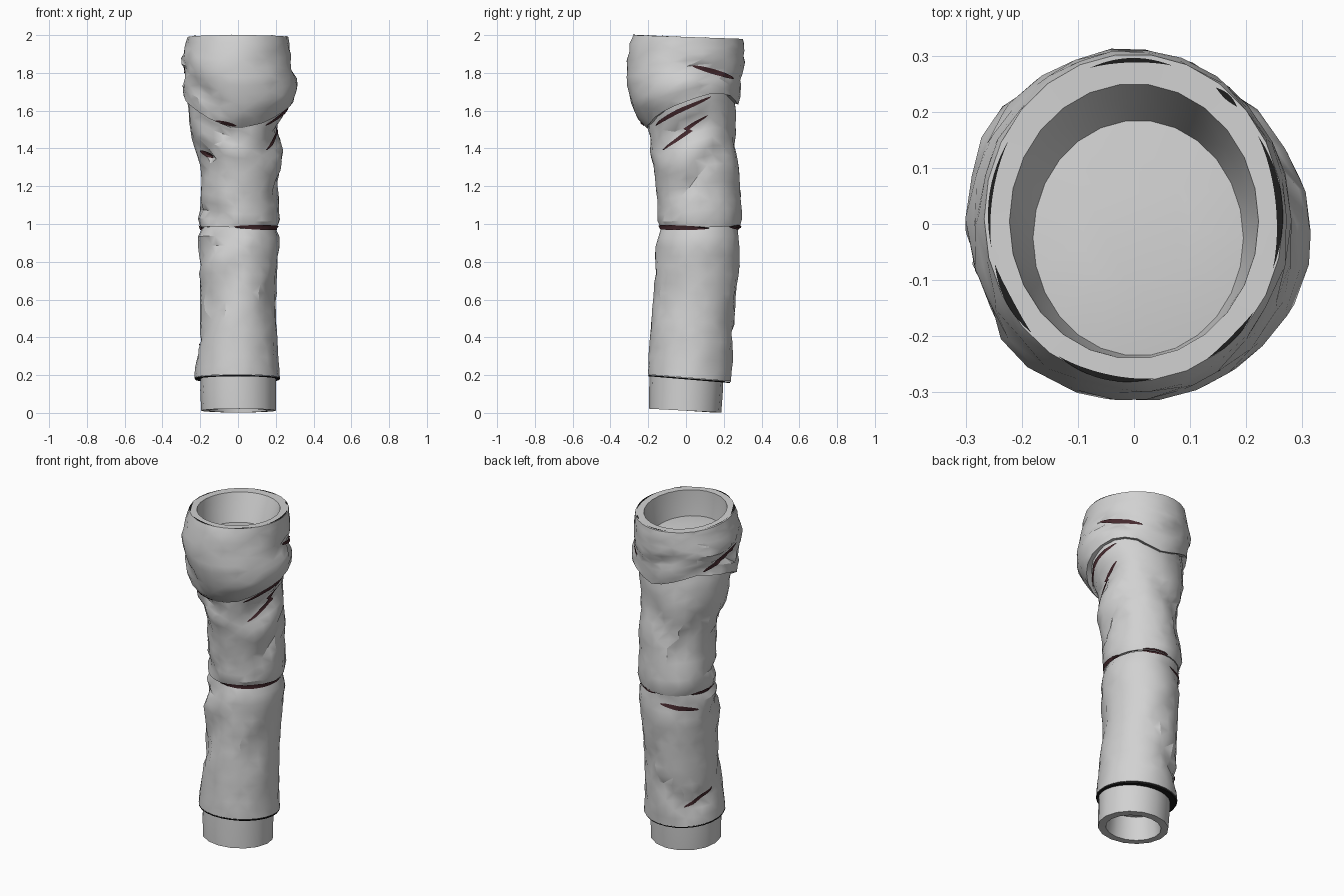
import bpy, bmesh, math, random
from mathutils import Vector
from mathutils.bvhtree import BVHTree

if "Cube" in bpy.data.objects:
    bpy.data.objects.remove(bpy.data.objects["Cube"])

random.seed(4)
N = 26


def material(name, rgb):
    m = bpy.data.materials.new(name)
    m.diffuse_color = (*rgb, 1)
    m.use_nodes = True
    m.node_tree.nodes["Principled BSDF"].inputs["Base Color"].default_value = m.diffuse_color
    return m


CLOTH = material("grey cloth", (0.64, 0.64, 0.64))
CREASE = material("dark red crease", (0.06, 0.022, 0.027))
GAP = material("black gap", (0.012, 0.012, 0.012))

# Outlines: height, left, right, front, back
UPPER = [(1.40, -.22, .20, -.19, .24), (1.5, -.25, .22, -.20, .26), (1.55, -.27, .25, -.25, .275),
         (1.65, -.285, .295, -.295, .28), (1.75, -.295, .308, -.315, .305), (1.84, -.31, .29, -.315, .312),
         (1.95, -.275, .27, -.30, .308), (2.0, -.265, .265, -.28, .30)]
MIDDLE = [(.97, -.19, .20, -.13, .28), (1.0, -.215, .22, -.15, .295), (1.08, -.21, .22, -.15, .295),
          (1.2, -.195, .212, -.16, .285), (1.3, -.20, .232, -.17, .28), (1.4, -.23, .225, -.195, .272),
          (1.5, -.255, .222, -.205, .268), (1.6, -.265, .255, -.22, .262), (1.68, -.27, .27, -.23, .255),
          (1.8, -.25, .26, -.23, .24)]
LOWER = [(.15, -.232, .225, -.205, .238), (.25, -.225, .215, -.203, .245), (.4, -.208, .205, -.19, .25),
         (.6, -.20, .20, -.175, .268), (.8, -.20, .21, -.165, .285), (.9, -.215, .222, -.16, .288),
         (.95, -.21, .215, -.15, .285), (.985, -.185, .195, -.13, .275)]

# Folds: start angle, start height, end angle, end height, width, depth
UPPER_FOLDS = [(0, 1.84, 55, 1.77, .04, -.03), (149, 1.74, 205, 1.84, .04, -.035),
               (215, 1.74, 250, 1.62, .04, -.022), (-60, 1.62, 10, 1.76, .05, .015),
               (60, 1.72, 120, 1.82, .04, -.02)]
MIDDLE_FOLDS = [(-50, 1.39, 25, 1.58, .04, -.03), (-25, 1.15, 25, 1.38, .035, -.022),
                (-45, 1.28, 35, 1.46, .035, .016), (195, 1.40, 230, 1.35, .035, -.025),
                (190, 1.25, 250, 1.48, .04, -.02), (175, 1.09, 245, 1.04, .035, -.026),
                (220, 1.54, 275, 1.44, .04, -.02), (70, 1.50, 120, 1.28, .045, -.018),
                (150, 1.46, 120, 1.15, .045, -.018)]
LOWER_FOLDS = [(195, .85, 265, .93, .04, -.026), (205, .45, 265, .75, .05, -.022),
               (190, .72, 240, .84, .04, .018), (92, .92, 153, .88, .035, -.025),
               (85, .42, 130, .28, .04, -.02), (130, .28, 185, .38, .04, -.026),
               (-40, .5, -25, .72, .045, -.012), (60, .5, 100, .7, .05, -.012)]

# Hem of the gathered top: angle, height
HEM = [(-90, 1.50), (-55, 1.535), (-20, 1.61), (25, 1.69), (50, 1.69), (80, 1.63), (100, 1.65),
       (137, 1.72), (180, 1.68), (210, 1.62), (240, 1.55), (270, 1.50)]


def upper_hem(a):
    d = (math.degrees(a) + 90) % 360 - 90
    for (a0, z0), (a1, z1) in zip(HEM, HEM[1:]):
        if d <= a1:
            return z0 + (z1 - z0) * (d - a0) / (a1 - a0)


def top_z(a):
    return 1.99 - .01 * math.sin(a)


def waist(a):
    return .98 + .006 * math.sin(a * 2)


def outline(rows, z):
    """Blend the four extents at a height."""
    z = min(max(z, rows[0][0]), rows[-1][0])
    for a, b in zip(rows, rows[1:]):
        if z <= b[0]:
            f = (z - a[0]) / (b[0] - a[0])
            return [p + (q - p) * f for p, q in zip(a[1:], b[1:])]


def on_outline(ext, a, extra=0):
    x0, x1, y0, y1 = ext
    return ((x0 + x1) / 2 + ((x1 - x0) / 2 + extra) * math.cos(a),
            (y0 + y1) / 2 + ((y1 - y0) / 2 + extra) * math.sin(a))


def fold_push(folds, a, z):
    """Total push in or out at an angle and height."""
    total = 0
    for a0, z0, a1, z1, width, depth in folds:
        d = (a - math.radians((a0 + a1) / 2) + math.pi) % (2 * math.pi) - math.pi
        u, v = d * .24, z - (z0 + z1) / 2
        su, sv = math.radians((a1 - a0) / 2) * .24, (z1 - z0) / 2
        t = max(-1, min(1, (u * su + v * sv) / (su * su + sv * sv)))
        dist = math.hypot(u - t * su, v - t * sv)
        total += depth * math.exp(-(dist / width) ** 2) * (1 - .4 * t * t)
    return total


def finish(name, bm, angle, mat):
    bmesh.ops.recalc_face_normals(bm, faces=bm.faces)
    me = bpy.data.meshes.new(name)
    bm.to_mesh(me)
    tree = BVHTree.FromBMesh(bm)
    bm.free()
    ob = bpy.data.objects.new(name, me)
    bpy.context.collection.objects.link(ob)
    me.materials.append(mat)
    bpy.context.view_layer.objects.active = ob
    ob.select_set(True)
    bpy.ops.object.shade_smooth_by_angle(angle=math.radians(angle))
    ob.select_set(False)
    return tree


def skin(bm, rings, caps=(False, False)):
    """Join rings of points with alternating triangles."""
    rows = [[bm.verts.new(p) for p in r] for r in rings]
    n = len(rows[0])
    for j, (r, s) in enumerate(zip(rows, rows[1:])):
        for i in range(n):
            k = (i + 1) % n
            if (i + j) % 2:
                bm.faces.new((r[i], r[k], s[k]))
                bm.faces.new((r[i], s[k], s[i]))
            else:
                bm.faces.new((r[i], r[k], s[i]))
                bm.faces.new((r[k], s[k], s[i]))
    for cap, row in zip(caps, (rows[0], rows[-1])):
        if cap:
            bm.faces.new(row)


def sleeve(name, rows, folds, low, high, steps, lip, inner=()):
    """Wrinkled tube between two height rules, with a turned-in lower lip."""
    angles = [2 * math.pi * i / N for i in range(N)]
    rings = [[(*on_outline(outline(rows, low(a)), a, -lip), low(a) + .012) for a in angles]]
    for j in range(steps + 1):
        ring = []
        inside = 0 < j < steps
        for a in angles:
            b = a + (random.uniform(-.05, .05) if inside else 0)
            z = low(b) + (high(b) - low(b)) * j / steps
            push = fold_push(folds, b, z) + random.uniform(-.004, .004) if inside else 0
            ring.append((*on_outline(outline(rows, z), b, push), z))
        rings.append(ring)
    rings += inner
    bm = bmesh.new()
    skin(bm, rings, (False, bool(inner)))
    return finish(name, bm, 30, CLOTH)


# Rim and shallow socket in the top opening
socket = [[(*on_outline(ext, 2 * math.pi * i / N), top_z(2 * math.pi * i / N) - drop) for i in range(N)]
          for ext, drop in (((-.222, .222, -.24, .25), 0), ((-.205, .212, -.24, .215), .08),
                            ((-.18, .195, -.235, .185), .155), ((-.09, .1, -.12, .1), .145))]

trees = [
    sleeve("upper_gather", UPPER, UPPER_FOLDS, upper_hem, top_z, 11, .05, socket),
    sleeve("middle_sleeve", MIDDLE, MIDDLE_FOLDS, waist, lambda a: upper_hem(a) + .06, 16, .03),
    sleeve("lower_sleeve", LOWER, LOWER_FOLDS, lambda a: .185 - .018 * math.sin(a), waist, 16, .035)]


def tube(name, sections, sides, caps, mat, angle):
    """Plain tube: each section is extents, height and front-to-back tilt."""
    bm = bmesh.new()
    skin(bm, [[(*on_outline(ext, 2 * math.pi * i / sides),
                z - tilt * math.sin(2 * math.pi * i / sides)) for i in range(sides)]
              for ext, z, tilt in sections], caps)
    finish(name, bm, angle, mat)


# Hollow cuff below the sleeve, and the dark gap under the hem
tube("cuff", [((-.195, .2, -.19, .2), .24, .01), ((-.2, .2, -.195, .195), .12, .01),
              ((-.195, .2, -.195, .187), .012, .01), ((-.155, .155, -.155, .145), .012, .01),
              ((-.14, .14, -.14, .135), .15, .01)], 16, (True, True), CLOTH, 25)
tube("hem_gap", [((-.23, .223, -.203, .236), .183, .018), ((-.226, .22, -.2, .233), .176, .018),
                 ((-.198, .2, -.192, .198), .18, .018)], N, (False, False), GAP, 30)


def strip(name, steps, point, mat):
    """Pointed strip, three points across, from a rule of position and side."""
    bm = bmesh.new()
    rows = [[bm.verts.new(point(i / steps, s)) for s in (-1, 0, 1)] for i in range(steps + 1)]
    for r, s in zip(rows, rows[1:]):
        for k in (0, 1):
            bm.faces.new((r[k], s[k], s[k + 1], r[k + 1]))
    finish(name, bm, 40, mat)


def crease(name, a0, z0, a1, z1, half):
    """Dark strip laid onto the cloth along a fold."""
    def point(t, side):
        a = math.radians(a0 + (a1 - a0) * t)
        z = z0 + (z1 - z0) * t + side * half * math.sqrt(max(0, math.sin(math.pi * t)))
        out = Vector((math.cos(a), math.sin(a), 0))
        centre = Vector((0, .05 if z < 1.5 else .02, z))
        # Furthest cloth surface along the ray, seen from outside
        hits = [h for h in (tr.ray_cast(centre + out, -out) for tr in trees) if h[0]]
        hit = min(hits, key=lambda h: h[3])[0] if hits else centre + out * .21
        return hit + out * .007
    strip(name, 24, point, mat=CREASE)


for item in (("upper_right_crease", 2, 1.838, 58, 1.77, .014), ("upper_left_crease", 147, 1.735, 200, 1.83, .016),
             ("right_hem_crease", -52, 1.52, 26, 1.675, .012), ("front_hem_crease", 243, 1.545, 268, 1.52, .01),
             ("middle_right_crease", -50, 1.39, 24, 1.575, .013), ("middle_left_crease", 200, 1.385, 232, 1.355, .014),
             ("front_waist_crease", -97, .985, 20, .977, .013), ("back_waist_crease", 53, .985, 90, .98, .011),
             ("left_waist_crease", 140, .98, 195, .98, .011), ("back_lower_crease", 95, .92, 153, .88, .014),
             ("lower_left_crease", 130, .285, 183, .375, .013)):
    crease(*item)


def rim_line(name, a0, a1, half):
    """Dark line lying on the top rim."""
    def point(t, side):
        a = math.radians(a0 + (a1 - a0) * t)
        w = side * half * math.sin(math.pi * t)
        return (*on_outline((-.258, .26, -.278, .292), a, w), top_z(a) + .002)
    strip(name, 12, point, GAP)


for i, item in enumerate(((-18, 32, .006), (45, 56, .005), (75, 108, .004), (150, 190, .003),
                          (196, 225, .006), (238, 278, .005), (300, 325, .004))):
    rim_line("rim_line_%d" % (i + 1), *item)
